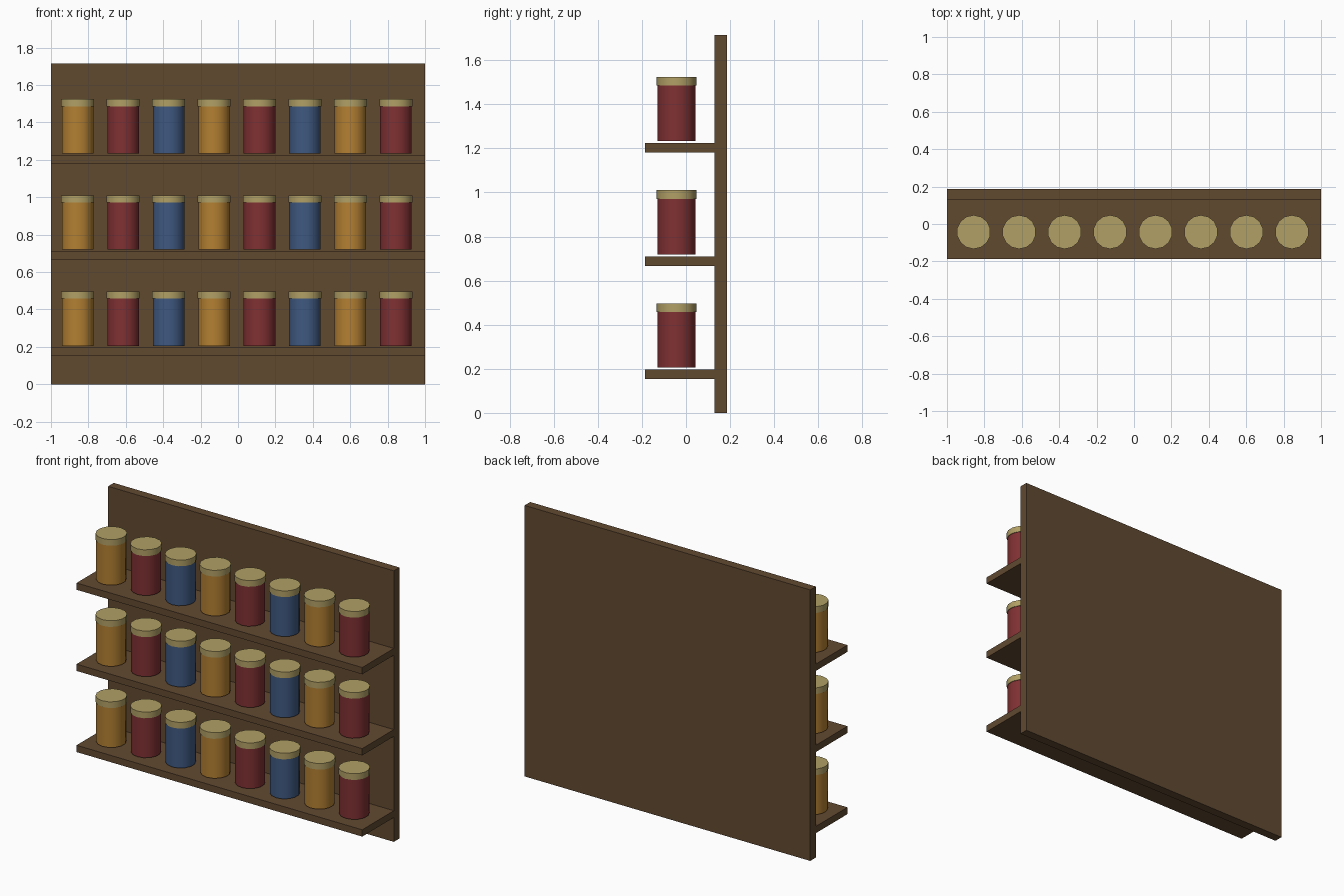
import bpy
import math

if "Cube" in bpy.data.objects:
    bpy.data.objects.remove(bpy.data.objects["Cube"])


def material(name, rgb):
    m = bpy.data.materials.new(name)
    m.diffuse_color = (*rgb, 1)
    m.use_nodes = True
    m.node_tree.nodes["Principled BSDF"].inputs["Base Color"].default_value = m.diffuse_color
    return m


WOOD = material("wood", (0.120, 0.067, 0.030))
LID = material("lid_tan", (0.440, 0.350, 0.130))
JARS = [material("amber", (0.455, 0.216, 0.032)),
        material("red", (0.216, 0.030, 0.033)),
        material("blue", (0.050, 0.100, 0.220))]


def box(name, x, y, z, mat):
    """Box from (min, max) pairs."""
    bpy.ops.mesh.primitive_cube_add(size=1, location=[sum(r) / 2 for r in (x, y, z)])
    o = bpy.context.object
    o.name = name
    o.scale = [r[1] - r[0] for r in (x, y, z)]
    bpy.ops.object.transform_apply(location=False, rotation=False, scale=True)
    o.data.materials.append(mat)


def cylinder(name, x, y, z0, z1, radius, mat):
    bpy.ops.mesh.primitive_cylinder_add(vertices=14, radius=radius, depth=z1 - z0,
                                        location=(x, y, (z0 + z1) / 2))
    o = bpy.context.object
    o.name = name
    o.data.materials.append(mat)
    bpy.ops.object.shade_smooth_by_angle(angle=math.radians(40))


# Back panel
box("back_panel", (-1, 1), (0.13, 0.186), (0, 1.715), WOOD)

# Three shelves, each with a row of eight lidded jars
for row in range(3):
    z = 0.154 + 0.5135 * row
    box(f"shelf_{row + 1}", (-1, 1), (-0.186, 0.13), (z, z + 0.043), WOOD)
    for i in range(8):
        x = -0.857 + 0.243 * i
        tag = f"{row + 1}_{i + 1}"
        cylinder(f"jar_{tag}", x, -0.043, z + 0.052, z + 0.304, 0.0865, JARS[i % 3])
        cylinder(f"lid_{tag}", x, -0.043, z + 0.304, z + 0.343, 0.0905, LID)
